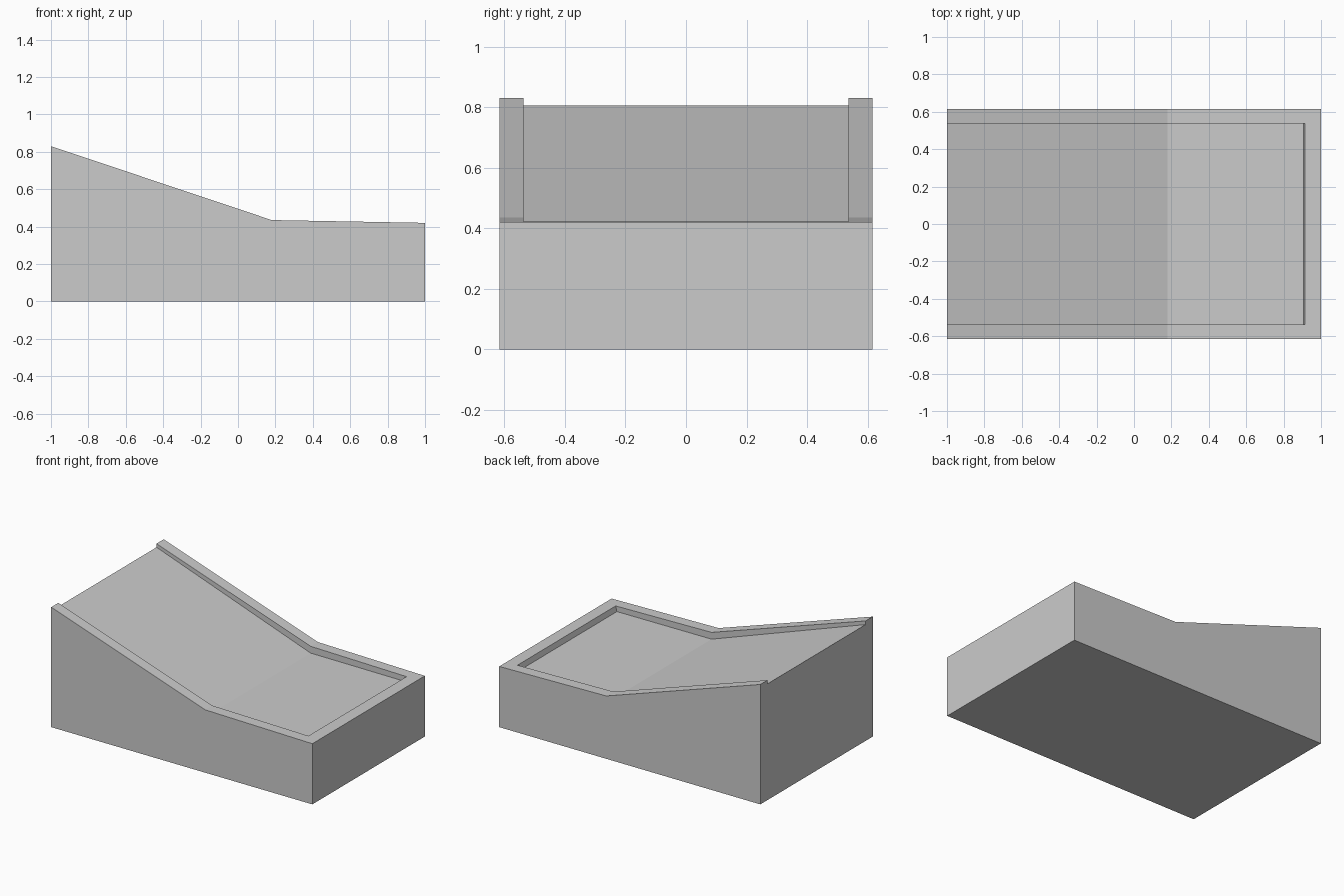
import bpy, bmesh

if "Cube" in bpy.data.objects:
    bpy.data.objects.remove(bpy.data.objects["Cube"])


def prism(name, profile, half_width):
    """Extrude an x-z profile symmetrically along y."""
    bm = bmesh.new()
    face = bm.faces.new([bm.verts.new((x, -half_width, z)) for x, z in profile])
    ext = bmesh.ops.extrude_face_region(bm, geom=[face])
    verts = [g for g in ext["geom"] if isinstance(g, bmesh.types.BMVert)]
    bmesh.ops.translate(bm, verts=verts, vec=(0, 2 * half_width, 0))
    bmesh.ops.recalc_face_normals(bm, faces=bm.faces)
    mesh = bpy.data.meshes.new(name)
    bm.to_mesh(mesh)
    bm.free()
    obj = bpy.data.objects.new(name, mesh)
    bpy.context.collection.objects.link(obj)
    return obj


# Solid sloped body
body = prism("ramp_body", [(-1, 0), (1, 0), (1, 0.42), (0.18, 0.435), (-1, 0.83)], 0.615)

# Recessed channel, open at the high end, with a slightly slanted end wall
cutter = prism("channel_cutter",
               [(-1.1, 0.84), (0.18, 0.388), (0.905, 0.385), (0.915, 0.422),
                (0.915, 1.0), (-1.1, 1.0)], 0.537)
cutter.hide_render = True
cutter.hide_viewport = True

cut = body.modifiers.new("channel", "BOOLEAN")
cut.operation = "DIFFERENCE"
cut.solver = "EXACT"
cut.object = cutter
